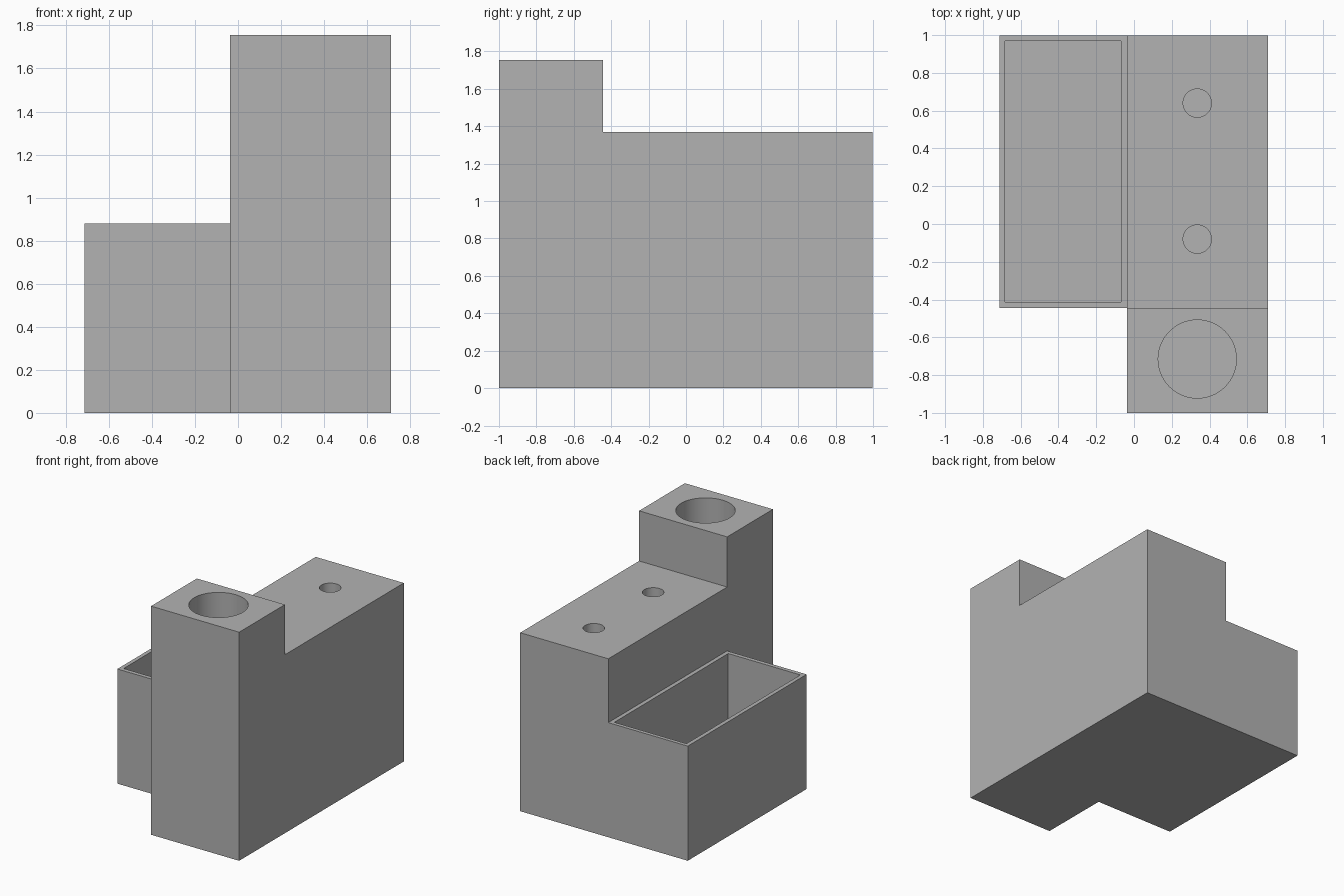
import bpy
import bmesh
import math

default = bpy.data.objects.get("Cube")
if default:
    bpy.data.objects.remove(default, do_unlink=True)

# Single grey material
grey = bpy.data.materials.new("plain grey")
grey.use_nodes = True
colour = (0.45, 0.45, 0.45, 1)
grey.diffuse_color = colour
grey.node_tree.nodes["Principled BSDF"].inputs["Base Color"].default_value = colour


def finish(name, bm):
    bmesh.ops.recalc_face_normals(bm, faces=bm.faces)
    mesh = bpy.data.meshes.new(name)
    bm.to_mesh(mesh)
    bm.free()
    mesh.materials.append(grey)
    obj = bpy.data.objects.new(name, mesh)
    bpy.context.collection.objects.link(obj)
    return obj


def box(name, low, high):
    bm = bmesh.new()
    bmesh.ops.create_cube(bm, size=1)
    for v in bm.verts:
        v.co = [high[i] if v.co[i] > 0 else low[i] for i in range(3)]
    return finish(name, bm)


def drill(name, x, y, radius, bottom, top):
    bm = bmesh.new()
    bmesh.ops.create_cone(bm, cap_ends=True, segments=64, radius1=radius,
                          radius2=radius, depth=top - bottom)
    bmesh.ops.translate(bm, verts=bm.verts, vec=(x, y, (top + bottom) / 2))
    return finish(name, bm)


def combine(target, tool, operation):
    tool.hide_render = True
    mod = target.modifiers.new(tool.name, 'BOOLEAN')
    mod.operation = operation
    mod.solver = 'EXACT'
    mod.object = tool
    bpy.context.view_layer.objects.active = target
    bpy.ops.object.modifier_apply(modifier=mod.name)
    bpy.data.objects.remove(tool, do_unlink=True)


# Stepped block: side profile extruded across its width
LEFT, RIGHT, STEP = 0.71, -0.038, -0.445
bm = bmesh.new()
profile = [(-1, 0), (0.997, 0), (0.997, 1.37), (STEP, 1.37), (STEP, 1.755), (-1, 1.755)]
face = bm.faces.new([bm.verts.new((RIGHT, y, z)) for y, z in profile])
side = bmesh.ops.extrude_face_region(bm, geom=[face])
bmesh.ops.translate(bm, vec=(LEFT - RIGHT, 0, 0),
                    verts=[g for g in side["geom"] if isinstance(g, bmesh.types.BMVert)])
body = finish("holder_body", bm)

# Open bin on the right-hand side, joined to the block
combine(body, box("bin_outer", (-0.713, STEP, 0), (0.1, 0.997, 0.88)), 'UNION')
combine(body, box("bin_cavity", (-0.682, -0.413, 0.04), (-0.069, 0.968, 1)), 'DIFFERENCE')

# The bin's inner wall lip is level with its rim, so the block keeps its full side above
# Large bore in the tower and two small bores in the lower deck
combine(body, drill("tower_bore", 0.335, -0.715, 0.207, 0.2, 1.9), 'DIFFERENCE')
for y in (-0.08, 0.64):
    combine(body, drill("deck_bore", 0.335, y, 0.075, 0.4, 1.5), 'DIFFERENCE')

# Smooth bores with sharp edges elsewhere
bpy.ops.object.select_all(action='DESELECT')
body.select_set(True)
bpy.context.view_layer.objects.active = body
bpy.ops.object.shade_smooth_by_angle(angle=math.radians(30))
